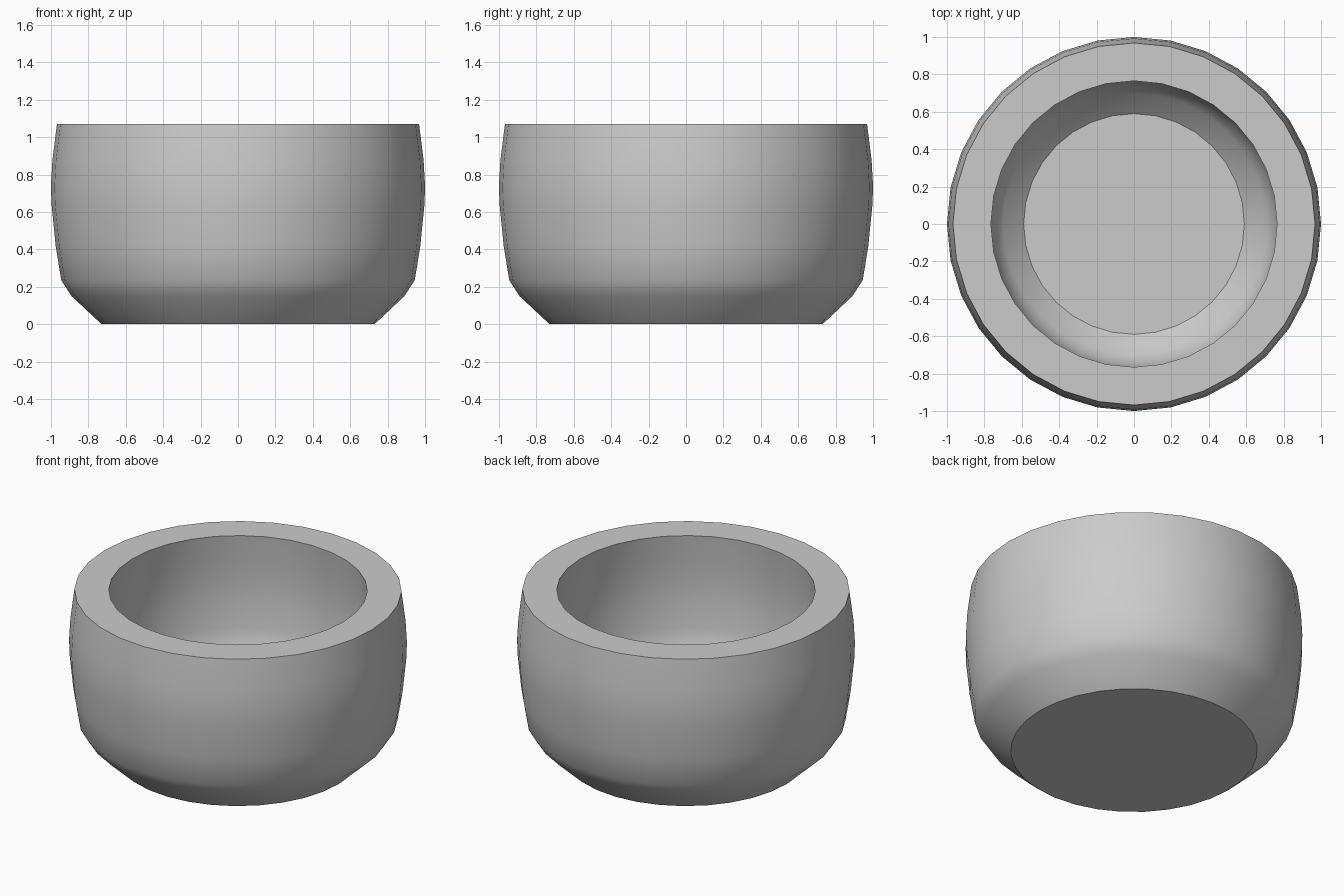
import bpy, bmesh
from math import cos, sin, pi, radians

if "Cube" in bpy.data.objects:
    bpy.data.objects.remove(bpy.data.objects["Cube"])

SEGMENTS = 32

# Closed section of the bowl: outer wall up, over the rim, down the inner wall
profile = [
    (0.73, 0.0), (0.89, 0.15), (0.945, 0.235), (0.975, 0.42), (0.997, 0.64),
    (1.0, 0.74), (0.992, 0.88), (0.968, 1.07),
    (0.765, 1.07), (0.785, 0.88), (0.79, 0.74), (0.787, 0.64),
    (0.77, 0.47), (0.745, 0.34), (0.70, 0.28), (0.59, 0.18),
]

bm = bmesh.new()
rings = [[bm.verts.new((r * cos(2 * pi * i / SEGMENTS), r * sin(2 * pi * i / SEGMENTS), z))
          for i in range(SEGMENTS)] for r, z in profile]

# Walls and rim
for low, high in zip(rings, rings[1:]):
    for i in range(SEGMENTS):
        j = (i + 1) % SEGMENTS
        bm.faces.new((low[i], low[j], high[j], high[i]))

# Base and inner floor
bm.faces.new(rings[0][::-1])
bm.faces.new(rings[-1])
bmesh.ops.recalc_face_normals(bm, faces=bm.faces)

mesh = bpy.data.meshes.new("bowl")
bm.to_mesh(mesh)
bm.free()
bowl = bpy.data.objects.new("bowl", mesh)
bpy.context.collection.objects.link(bowl)

# Smooth walls with crisp rim, base and floor edges
bpy.context.view_layer.objects.active = bowl
bowl.select_set(True)
bpy.ops.object.shade_smooth_by_angle(angle=radians(35))
